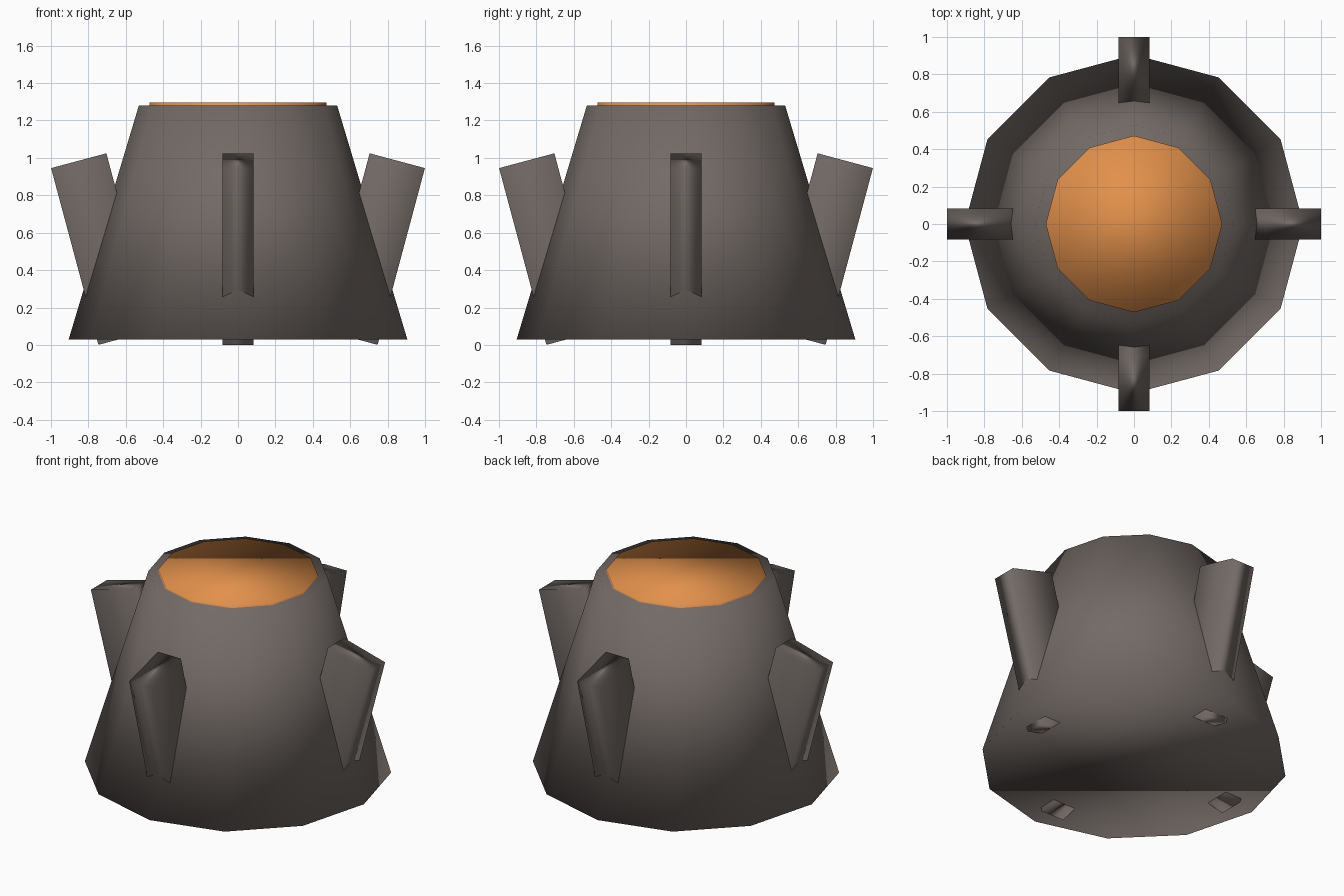
import bpy
from math import radians, sin, cos

cube = bpy.data.objects.get("Cube")
if cube:
    bpy.data.objects.remove(cube, do_unlink=True)


def make_material(name, color):
    mat = bpy.data.materials.new(name)
    mat.use_nodes = True
    mat.diffuse_color = color
    mat.node_tree.nodes["Principled BSDF"].inputs["Base Color"].default_value = color
    return mat


def finish(name, mat):
    obj = bpy.context.object
    obj.name = name
    obj.data.materials.append(mat)
    bpy.ops.object.shade_smooth()
    return obj


def frustum(name, mat, r_bottom, r_top, z_bottom, z_top):
    # the quarter-turn symmetry of twelve sides puts corners on both axes
    bpy.ops.mesh.primitive_cone_add(
        vertices=12, radius1=r_bottom, radius2=r_top, depth=z_top - z_bottom,
        location=(0, 0, (z_bottom + z_top) / 2))
    return finish(name, mat)


rock = make_material("dark warm grey rock", (0.171, 0.144, 0.133, 1))
lava = make_material("orange lava", (0.76, 0.28, 0.07, 1))

# Body and the shallow disc set into its top
frustum("cone_body", rock, 0.905, 0.53, 0.03, 1.28)
frustum("lava_disc", lava, 0.472, 0.472, 1.24, 1.295)

# Four slabs leaning outwards around the body
RADIUS, HEIGHT = 0.725, 0.5125
for side, angle in (("left", 0), ("back", 90), ("right", 180), ("front", 270)):
    a = radians(angle)
    bpy.ops.mesh.primitive_cube_add(
        size=1, location=(RADIUS * cos(a), RADIUS * sin(a), HEIGHT),
        rotation=(0, radians(15), a))
    bpy.context.object.scale = (0.306, 0.165, 0.978)
    finish(side + "_slab", rock)
